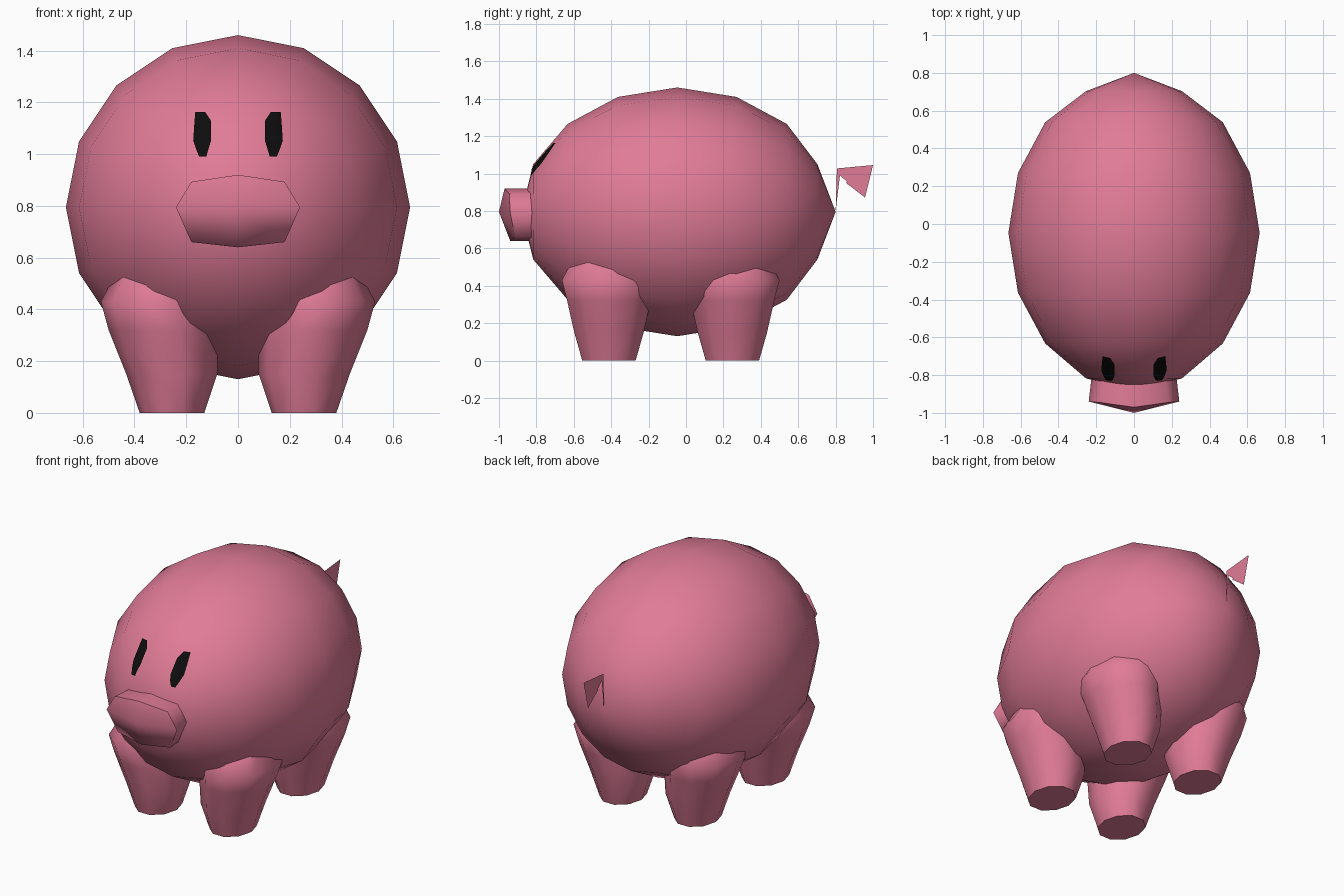
import bpy, bmesh
from math import sin, cos, pi
from mathutils import Vector, Matrix
from mathutils.bvhtree import BVHTree

if "Cube" in bpy.data.objects:
    bpy.data.objects.remove(bpy.data.objects["Cube"])


def material(name, color):
    m = bpy.data.materials.new(name)
    m.diffuse_color = color
    m.use_nodes = True
    m.node_tree.nodes["Principled BSDF"].inputs["Base Color"].default_value = m.diffuse_color
    return m


pink = material("pink", (0.75, 0.2, 0.31, 1))
black = material("black", (0.004, 0.004, 0.004, 1))


def finish(name, bm, mat, angle=None, normals=True):
    if normals:
        bmesh.ops.recalc_face_normals(bm, faces=bm.faces)
    me = bpy.data.meshes.new(name)
    bm.to_mesh(me)
    bm.free()
    me.materials.append(mat)
    ob = bpy.data.objects.new(name, me)
    bpy.context.collection.objects.link(ob)
    if angle:
        bpy.ops.object.select_all(action='DESELECT')
        ob.select_set(True)
        bpy.context.view_layer.objects.active = ob
        bpy.ops.object.shade_smooth_by_angle(angle=angle)
    return ob


def loft(bm, rings, cap_start=True, cap_end=True):
    rows = [[bm.verts.new(p) for p in r] for r in rings]
    n = len(rows[0])
    for a, b in zip(rows, rows[1:]):
        for i in range(n):
            bm.faces.new((a[i], a[(i + 1) % n], b[(i + 1) % n], b[i]))
    if cap_start:
        bm.faces.new(rows[0])
    if cap_end:
        bm.faces.new(rows[-1])
    return rows


# Body: 16-sided sphere with its poles along y, rear pole drawn out to the tail
bm = bmesh.new()
bmesh.ops.create_uvsphere(bm, u_segments=16, v_segments=8, radius=1)
bmesh.ops.transform(bm, verts=bm.verts, matrix=Matrix.Translation((0, -0.047, 0.795))
                    @ Matrix.Diagonal((0.665, 0.828, 0.665, 1)) @ Matrix.Rotation(pi / 2, 4, 'X'))
for v in bm.verts:
    if v.co.y > 0.77:
        v.co.y = 0.8
    elif v.co.y > 0.65:
        v.co.y -= 0.015
    elif v.co.y < -0.8:
        v.co.y -= 0.005
surface = BVHTree.FromBMesh(bm)
finish("body", bm, pink, pi * 0.4)

# Legs: tapered columns flaring into the body (z, centre x, radius x, y shift, radius y)
leg_rings = [(0, 0.255, 0.125, 0, 0.15), (0.15, 0.256, 0.176, 0, 0.195),
             (0.32, 0.29, 0.21, 0, 0.235), (0.43, 0.31, 0.22, 0.005, 0.27),
             (0.6, 0.27, 0.17, 0.05, 0.22)]
for place, cy, inward in (("front", -0.412, 1), ("back", 0.248, -1)):
    for side, s in (("left", -1), ("right", 1)):
        bm = bmesh.new()
        loft(bm, [[(s * (cx + rx * cos(k * pi / 5)), cy + inward * dy + ry * sin(k * pi / 5), z)
                   for k in range(10)] for z, cx, rx, dy, ry in leg_rings])
        finish(f"{place}_{side}_leg", bm, pink, pi / 3)

# Snout: eight-sided block with a slightly domed front
outline = [(0, 0.92, -0.97), (0.18, 0.893, -0.945), (0.24, 0.795, -0.94), (0.18, 0.66, -0.915),
           (0, 0.64, -0.94), (-0.18, 0.66, -0.915), (-0.24, 0.795, -0.94), (-0.18, 0.893, -0.945)]
bm = bmesh.new()
rows = loft(bm, [[(x * 0.9, -0.74, z) for x, z, y in outline],
                 [(x, y, z) for x, z, y in outline]], cap_end=False)
nose = bm.verts.new((0, -1.0, 0.795))
front = rows[-1]
for i in range(8):
    bm.faces.new((front[i], front[(i + 1) % 8], nose))
finish("snout", bm, pink, pi * 0.42)

# Eyes: thin patches laid on the body surface (z, inner x, outer x)
eye_rows = [(1.16, 0.127, 0.165), (1.125, 0.104, 0.168), (1.05, 0.104, 0.173),
            (1.02, 0.113, 0.163), (0.987, 0.123, 0.15)]
for side, s in (("left", -1), ("right", 1)):
    bm = bmesh.new()
    grid = []
    for z, x0, x1 in eye_rows:
        row = []
        for k in range(4):
            p = Vector((s * (x0 + (x1 - x0) * k / 3), -3, z))
            hit = surface.ray_cast(p, Vector((0, 1, 0)))[0]
            row.append(bm.verts.new(hit + Vector((0, -0.008, 0.003))))
        grid.append(row)
    for a, b in zip(grid, grid[1:]):
        for k in range(3):
            f = (a[k], b[k], b[k + 1], a[k + 1])
            bm.faces.new(f if s > 0 else f[::-1])
    finish(f"{side}_eye", bm, black, normals=False)

# Tail: flat curled ribbon in the centre plane
tail = [(0.8, 0.8), (0.823, 0.99), (0.957, 1.016), (0.855, 0.95),
        (0.957, 0.872), (1.0, 1.045), (0.807, 1.027)]
bm = bmesh.new()
bm.faces.new([bm.verts.new((0, y, z)) for y, z in tail])
bmesh.ops.triangulate(bm, faces=bm.faces)
finish("tail", bm, pink, normals=False)
